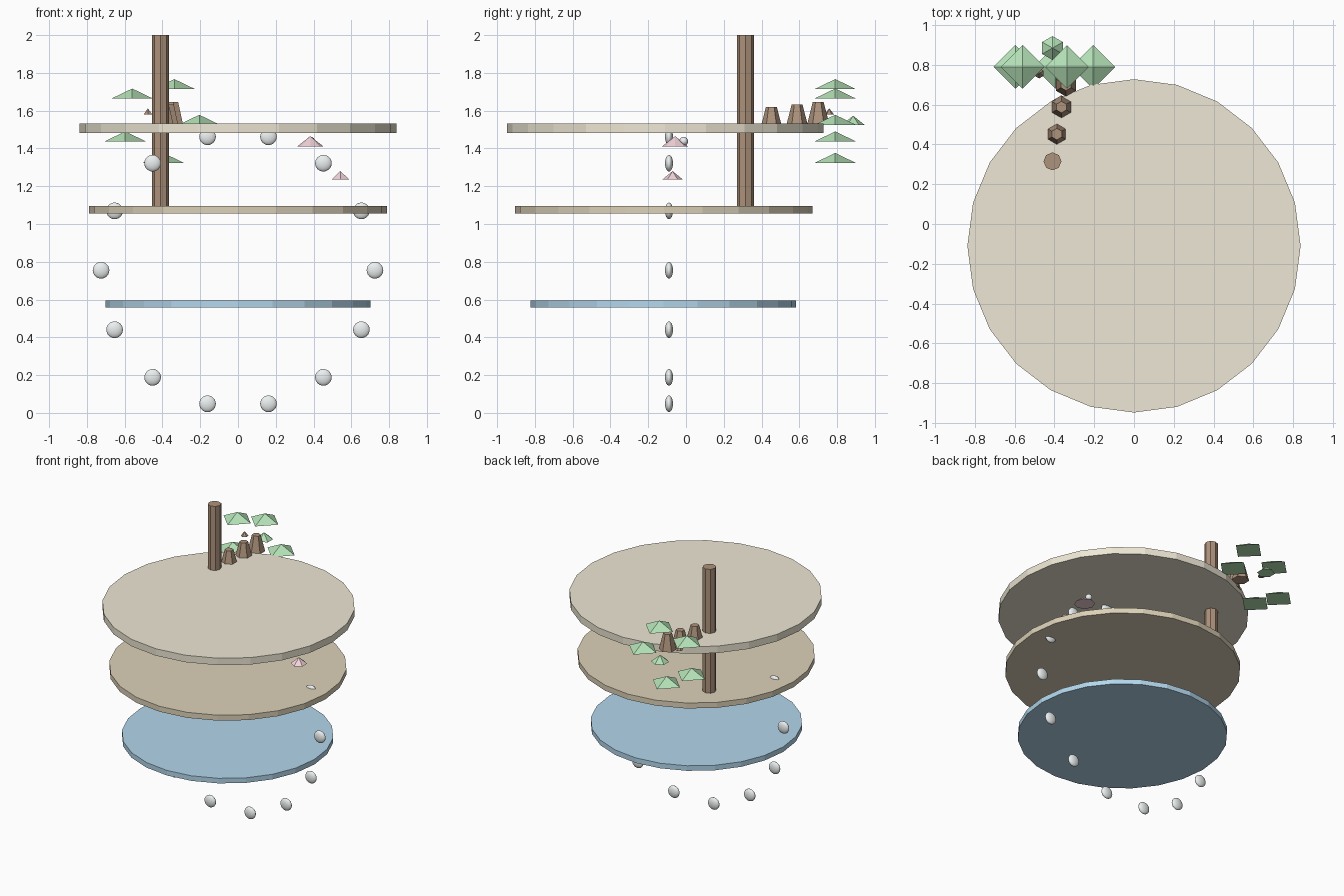
import bpy
from math import cos, sin, tau

if "Cube" in bpy.data.objects:
    bpy.data.objects.remove(bpy.data.objects["Cube"])


def material(name, rgb):
    m = bpy.data.materials.new(name)
    m.diffuse_color = (*rgb, 1)
    m.use_nodes = True
    m.node_tree.nodes["Principled BSDF"].inputs["Base Color"].default_value = m.diffuse_color
    return m


PALE = material("pale_sand", (0.85, 0.80, 0.66))
SAND = material("sand", (0.72, 0.64, 0.48))
BLUE = material("water_blue", (0.45, 0.68, 0.84))
BARK = material("bark", (0.42, 0.29, 0.20))
LEAF = material("leaf_green", (0.46, 0.76, 0.47))
PINK = material("pink", (0.90, 0.66, 0.70))
PEARL = material("pearl", (0.84, 0.87, 0.87))


def finish(name, mat):
    ob = bpy.context.object
    ob.name = name
    ob.data.materials.append(mat)
    return ob


def cone(name, x, y, z0, z1, r0, r1, sides, mat):
    """Upright cone, frustum or cylinder from z0 to z1."""
    bpy.ops.mesh.primitive_cone_add(vertices=sides, radius1=r0, radius2=r1,
                                    depth=z1 - z0, location=(x, y, (z0 + z1) / 2))
    return finish(name, mat)


def ball(name, loc, r, mat, flat=1.0):
    bpy.ops.mesh.primitive_uv_sphere_add(segments=20, ring_count=12, radius=r, location=loc)
    ob = finish(name, mat)
    ob.scale.y = flat
    bpy.ops.object.shade_smooth()
    return ob


# Three stacked round tiers
for name, y, z0, z1, r, mat in [
        ("lower_disc", -0.12, 0.558, 0.595, 0.702, BLUE),
        ("middle_disc", -0.117, 1.055, 1.095, 0.788, SAND),
        ("top_disc", -0.11, 1.481, 1.532, 0.838, PALE)]:
    cone(name, 0, y, z0, z1, r, r, 24, mat)

# Trunk and its row of branch segments
cone("trunk", -0.41, 0.315, 1.075, 2.0, 0.045, 0.045, 8, BARK)
for i, (x, y, top) in enumerate([(-0.388, 0.452, 1.62), (-0.365, 0.588, 1.632), (-0.342, 0.70, 1.645)]):
    cone(f"branch_{i}", x, y, top - 0.118, top, 0.059, 0.029, 6, BARK)
cone("twig", -0.477, 0.758, 1.58, 1.612, 0.026, 0, 6, BARK)

# Flat pyramid leaves
for i, (x, z) in enumerate([(-0.56, 1.664), (-0.337, 1.714), (-0.205, 1.525),
                            (-0.597, 1.437), (-0.395, 1.323)]):
    cone(f"leaf_{i}", x, 0.79, z, z + 0.053, 0.11, 0, 4, LEAF)
cone("bud", -0.41, 0.885, 1.525, 1.573, 0.06, 0, 6, LEAF)

# Pink blossoms and a small pearl
cone("large_blossom", 0.383, -0.058, 1.41, 1.465, 0.07, 0, 8, PINK)
cone("small_blossom", 0.542, -0.071, 1.235, 1.28, 0.055, 0, 6, PINK)
ball("small_pearl", (0.385, -0.012, 1.438), 0.023, PEARL)

# Upright ring of flattened pearls
for i in range(14):
    a = tau * i / 14
    ball(f"ring_pearl_{i}", (0.725 * cos(a), -0.09, 0.755 + 0.725 * sin(a)), 0.044, PEARL, 0.48)
